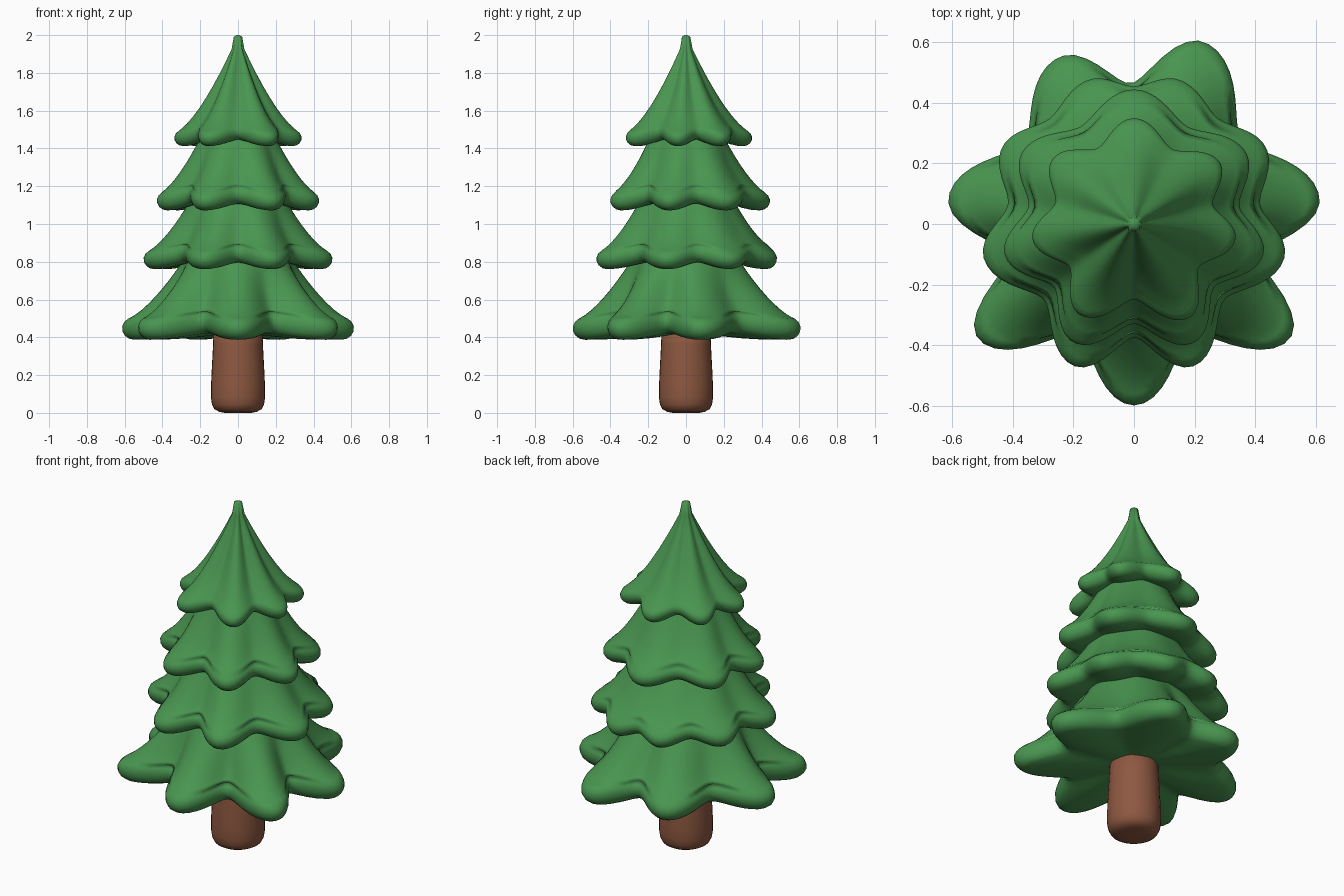
import bpy, bmesh, math
from math import sin, cos, pi, radians

if "Cube" in bpy.data.objects:
    bpy.data.objects.remove(bpy.data.objects["Cube"])


def material(name, rgb):
    m = bpy.data.materials.new(name)
    m.diffuse_color = (*rgb, 1)
    m.use_nodes = True
    m.node_tree.nodes["Principled BSDF"].inputs["Base Color"].default_value = m.diffuse_color
    return m


green = material("foliage green", (0.066, 0.30, 0.08))
brown = material("bark brown", (0.27, 0.098, 0.052))


def loft(name, rings, mat):
    """Skin a list of closed rings and cap both ends."""
    bm = bmesh.new()
    rows = [[bm.verts.new(p) for p in ring] for ring in rings]
    n = len(rows[0])
    for a, b in zip(rows, rows[1:]):
        for i in range(n):
            j = (i + 1) % n
            bm.faces.new((a[i], a[j], b[j], b[i]))
    bm.faces.new(rows[0])
    bm.faces.new(rows[-1])
    bmesh.ops.recalc_face_normals(bm, faces=bm.faces)
    me = bpy.data.meshes.new(name)
    bm.to_mesh(me)
    bm.free()
    me.materials.append(mat)
    me.shade_smooth()
    ob = bpy.data.objects.new(name, me)
    bpy.context.collection.objects.link(ob)
    return ob


def lobe(tips, valley, swing, deg):
    """Rim radius and lobe amount (1 at a tip, 0 in a valley)."""
    for k, (a0, r0) in enumerate(tips):
        a1, r1 = tips[(k + 1) % len(tips)]
        span = (a1 - a0) % 360
        d = (deg - a0) % 360
        if d < span:
            u = d / span
            amt = (0.5 + 0.5 * cos(2 * pi * u)) ** 0.9
            v = valley + swing * sin(radians(deg))
            tip = r0 if u < 0.5 else r1
            return v + (tip - v) * amt, amt
    return valley, 0


def tier(name, z_top, r_top, z_rim, half, tips, valley, swing, r_in, z_in):
    N = 112
    data = []
    for i in range(N):
        deg = i * 360 / N
        R, amt = lobe(tips, valley, swing, deg)
        data.append((radians(deg), R, z_rim + 0.035 * (1 - amt)))
    rings = []

    def add(f):
        ring = []
        for a, R, z in data:
            r, h = f(R, z)
            ring.append((r * cos(a), r * sin(a), h))
        rings.append(ring)

    # Flared upper slope
    ks = [0.1, 0.2, 0.3, 0.4, 0.5, 0.6, 0.7, 0.8, 0.88]
    if r_top < 0.05:                       # rounded tree top
        add(lambda R, z: (0.006, z_top))
        add(lambda R, z: (0.022, z_top - 0.007))
    else:
        ks.insert(0, 0.0)
    for k in ks:
        add(lambda R, z: (r_top + (R - r_top) * k,
                          z + half * 0.7 * k + (z_top - z) * (1 - k) ** 1.45))
    # Rounded rim
    for deg in (60, 35, 10, -15, -40, -65, -90):
        c, s = cos(radians(deg)), sin(radians(deg))
        add(lambda R, z: (R - half * 1.1 * (1 - c), z + half * s))
    # Underside running inwards
    for t in (0.2, 0.45, 0.75, 1.0):
        add(lambda R, z: ((R - half * 1.1) * (1 - t) + r_in * t,
                          (z - half) * (1 - t * t) + z_in * t * t))
    return loft(name, rings, green)


# Foliage tiers, each with lobes given as (angle, radius)
tier("foliage_bottom", 0.84, 0.27, 0.447, 0.06,
     [(8, 0.62), (69, 0.645), (114, 0.605), (172, 0.62),
      (216, 0.64), (270, 0.60), (324, 0.64)], 0.435, 0.03, 0.10, 0.42)
tier("foliage_lower", 1.16, 0.235, 0.812, 0.051,
     [(31, 0.505), (73, 0.50), (107, 0.50), (149, 0.505),
      (192, 0.51), (247, 0.51), (293, 0.51), (348, 0.51)], 0.415, 0.04, 0.22, 0.82)
tier("foliage_upper", 1.50, 0.18, 1.122, 0.05,
     [(33, 0.44), (90, 0.445), (147, 0.44), (193, 0.44),
      (243, 0.44), (297, 0.44), (347, 0.44)], 0.35, 0.02, 0.18, 1.14)
tier("foliage_top", 2.0, 0.0, 1.455, 0.043,
     [(36, 0.35), (90, 0.35), (141, 0.345), (188, 0.34),
      (239, 0.35), (301, 0.36), (352, 0.34)], 0.265, 0.015, 0.14, 1.47)

# Trunk with rounded foot
trunk = [(0.07, 0.0), (0.10, 0.006), (0.125, 0.02), (0.138, 0.045), (0.143, 0.08),
         (0.143, 0.14), (0.138, 0.25), (0.132, 0.36), (0.128, 0.48)]
loft("trunk", [[(r * cos(i * pi / 16), r * sin(i * pi / 16), z) for i in range(32)]
               for r, z in trunk], brown)
